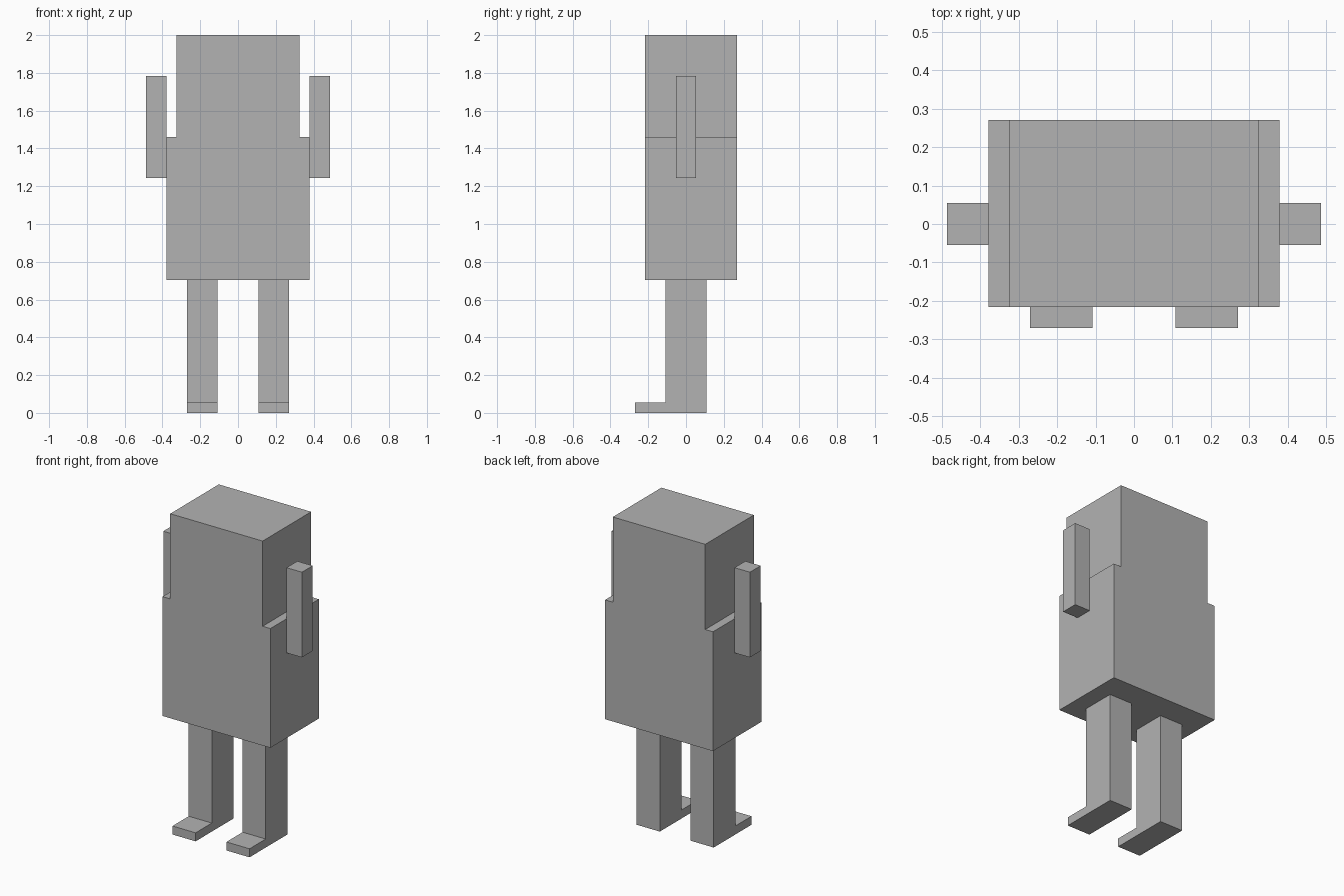
import bpy
import bmesh
from mathutils import Vector

if "Cube" in bpy.data.objects:
    bpy.data.objects.remove(bpy.data.objects["Cube"], do_unlink=True)

U = 2 / 37  # grid unit: the figure is 37 units tall

grey = bpy.data.materials.new("plain grey")
grey.use_nodes = True
grey.diffuse_color = (0.45, 0.45, 0.45, 1)
grey.node_tree.nodes["Principled BSDF"].inputs["Base Color"].default_value = grey.diffuse_color


def extrude_profile(name, points, start, end, axis):
    """Extrude a 2D outline along x (points are y, z) or y (points are x, z)."""
    bm = bmesh.new()
    verts = []
    for a, z in points:
        co = (start, a, z) if axis == "x" else (a, start, z)
        verts.append(bm.verts.new(Vector(co) * U))
    face = bm.faces.new(verts)
    shift = Vector((end - start, 0, 0) if axis == "x" else (0, end - start, 0)) * U
    result = bmesh.ops.extrude_face_region(bm, geom=[face], use_keep_orig=True)
    moved = [v for v in result["geom"] if isinstance(v, bmesh.types.BMVert)]
    bmesh.ops.translate(bm, vec=shift, verts=moved)
    bmesh.ops.recalc_face_normals(bm, faces=bm.faces)
    mesh = bpy.data.meshes.new(name)
    bm.to_mesh(mesh)
    bm.free()
    mesh.materials.append(grey)
    obj = bpy.data.objects.new(name, mesh)
    bpy.context.collection.objects.link(obj)
    return obj


# Body with the narrower head above it, flush at front and back
half = [(7, 13), (7, 27), (6, 27), (6, 37)]
outline = half + [(-x, z) for x, z in reversed(half)]
extrude_profile("body_and_head", outline, -4, 5, "y")

# Arms and L-shaped legs with feet pointing forward
arm = [(-1, 23), (1, 23), (1, 33), (-1, 33)]
leg = [(2, 0), (2, 13), (-2, 13), (-2, 1), (-5, 1), (-5, 0)]
for side, sign in (("left", 1), ("right", -1)):
    extrude_profile(side + "_arm", arm, sign * 7, sign * 9, "x")
    extrude_profile(side + "_leg", leg, sign * 2, sign * 5, "x")
